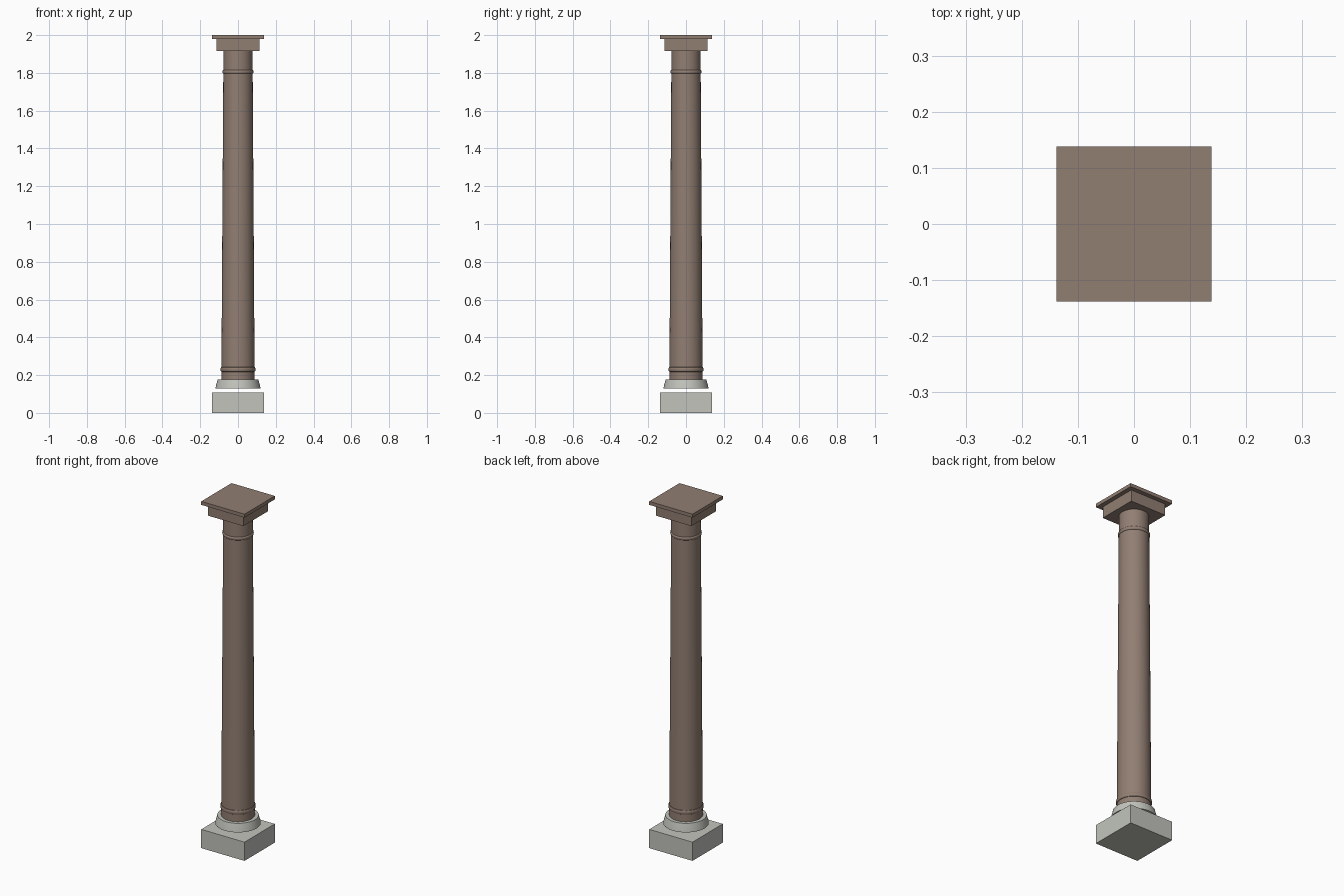
import bpy, bmesh, math

if "Cube" in bpy.data.objects:
    bpy.data.objects.remove(bpy.data.objects["Cube"])


def material(name, rgb):
    m = bpy.data.materials.new(name)
    m.diffuse_color = (*rgb, 1)
    m.use_nodes = True
    m.node_tree.nodes["Principled BSDF"].inputs["Base Color"].default_value = m.diffuse_color
    return m


brown = material("brown stone", (0.285, 0.21, 0.17))
grey = material("pale grey stone", (0.54, 0.55, 0.505))


def finish(name, bm, mat, smooth=False):
    bmesh.ops.recalc_face_normals(bm, faces=bm.faces[:])
    me = bpy.data.meshes.new(name)
    bm.to_mesh(me)
    bm.free()
    me.materials.append(mat)
    ob = bpy.data.objects.new(name, me)
    bpy.context.collection.objects.link(ob)
    if smooth:
        bpy.ops.object.select_all(action='DESELECT')
        ob.select_set(True)
        bpy.context.view_layer.objects.active = ob
        bpy.ops.object.shade_smooth_by_angle(angle=math.radians(35))
    return ob


def slab(name, half, z0, z1, mat):
    bm = bmesh.new()
    bmesh.ops.create_cube(bm, size=1)
    for v in bm.verts:
        v.co = (v.co.x * 2 * half, v.co.y * 2 * half, z1 if v.co.z > 0 else z0)
    return finish(name, bm, mat)


def turned(name, profile, mat, sides=48):
    """Closed solid of revolution from (radius, height) points."""
    bm = bmesh.new()
    rings = [[bm.verts.new((r * math.cos(2 * math.pi * i / sides),
                            r * math.sin(2 * math.pi * i / sides), z))
              for i in range(sides)] for r, z in profile]
    for a, b in zip(rings, rings[1:]):
        for i in range(sides):
            j = (i + 1) % sides
            bm.faces.new((a[i], a[j], b[j], b[i]))
    bm.faces.new(rings[0])
    bm.faces.new(rings[-1])
    return finish(name, bm, mat, True)


# Base: square plinth with a flared collar floating just above it
slab("plinth", 0.138, 0, 0.108, grey)
turned("base_collar", [(0.119, 0.13), (0.117, 0.142), (0.108, 0.177)], grey)

# Tapered shaft
turned("shaft", [(0.088, 0.177), (0.083, 1.0), (0.077, 1.918)], brown)

# Thin rounded bands near both ends of the shaft
for name, r, z, h in (("lower_band", 0.0875, 0.23, 0.013),
                      ("upper_band", 0.0775, 1.805, 0.010)):
    bulge = [(r - 0.001 + 0.006 * math.cos(a), z + h * math.sin(a))
             for a in (math.pi * (k / 6 - 0.5) for k in range(7))]
    turned(name, bulge, brown)

# Capital: square block under a wider thin slab
slab("capital_block", 0.113, 1.915, 1.98, brown)
slab("capital_slab", 0.138, 1.98, 2.0, brown)
